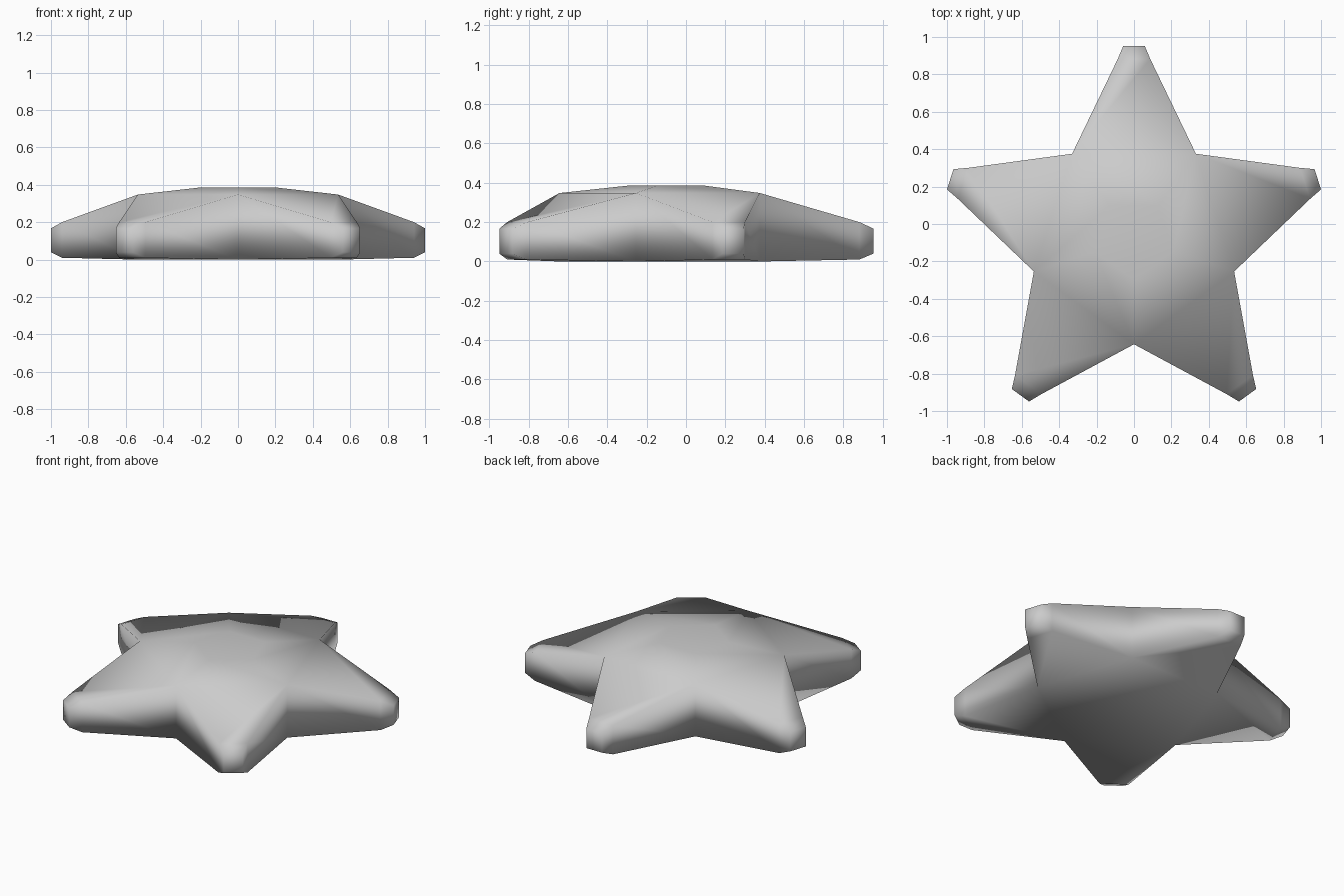
import bpy, bmesh, math
from mathutils import Vector

cube = bpy.data.objects.get("Cube")
if cube:
    bpy.data.objects.remove(cube)

CENTRE_Y = -0.08
STEP = math.tau / 5

mat = bpy.data.materials.new("plain grey")
mat.use_nodes = True
grey = (0.6, 0.6, 0.6, 1)
mat.diffuse_color = grey
mat.node_tree.nodes["Principled BSDF"].inputs["Base Color"].default_value = grey

bm = bmesh.new()


def point(angle, along, side, z):
    """Vertex at a distance along a direction, shifted sideways."""
    c, s = math.cos(angle), math.sin(angle)
    return bm.verts.new(Vector((along * c - side * s, CENTRE_Y + along * s + side * c, z)))


# Raised crown and the notches between the arms
notch = [math.pi / 2 - STEP / 2 + i * STEP for i in range(5)]
crown = [point(a, 0.22, 0, 0.385) for a in notch]
upper = [point(a, 0.563, 0, 0.348) for a in notch]
lower = [point(a, 0.563, 0, 0) for a in notch]
bm.faces.new(crown)
bm.faces.new(lower)


def ring(angle, along, half, bottom, top):
    """Four corners of an arm's cross-section."""
    return [point(angle, along, s * half, z)
            for s, z in ((-1, bottom), (1, bottom), (1, top), (-1, top))]


# Five tapered arms with chamfered tips
for i in range(5):
    j = (i + 1) % 5
    bm.faces.new((crown[i], upper[i], upper[j], crown[j]))
    angle = notch[i] + STEP / 2
    root = [lower[i], lower[j], upper[j], upper[i]]
    shoulder = ring(angle, 0.962, 0.087, 0.01, 0.2)
    tip = ring(angle, 1.033, 0.057, 0.04, 0.167)
    for a, b in ((root, shoulder), (shoulder, tip)):
        for k in range(4):
            n = (k + 1) % 4
            bm.faces.new((a[k], a[n], b[n], b[k]))
    bm.faces.new(tip)

bmesh.ops.recalc_face_normals(bm, faces=bm.faces)
for f in bm.faces:
    f.smooth = True

mesh = bpy.data.meshes.new("star_body")
bm.to_mesh(mesh)
bm.free()
mesh.materials.append(mat)
star = bpy.data.objects.new("star_body", mesh)
bpy.context.collection.objects.link(star)
